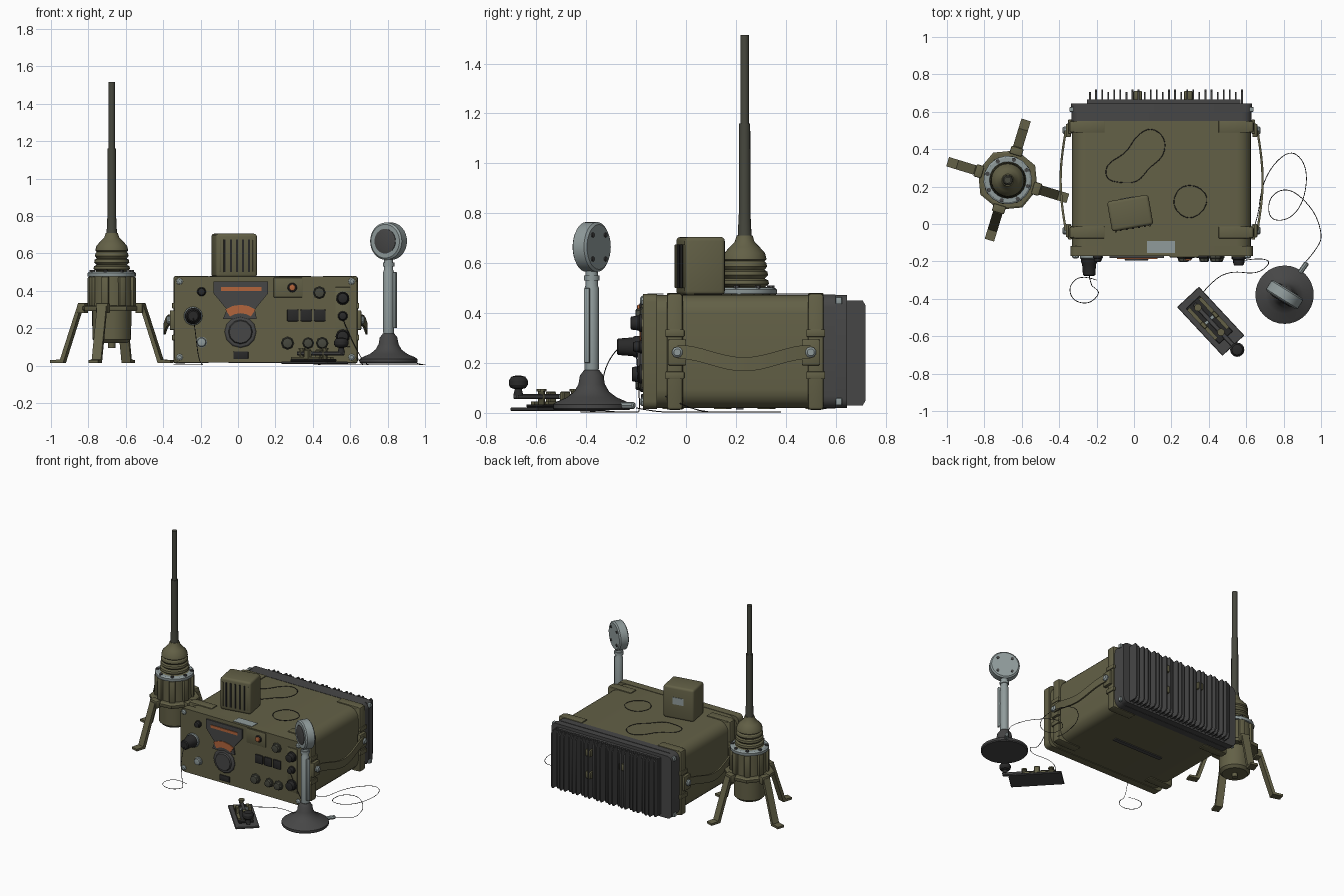
import bpy, bmesh, math
from mathutils import Matrix, Vector

if "Cube" in bpy.data.objects:
    bpy.data.objects.remove(bpy.data.objects["Cube"])

PI = math.pi


def mat(name, c):
    m = bpy.data.materials.new(name)
    m.diffuse_color = (*c, 1)
    m.use_nodes = True
    m.node_tree.nodes["Principled BSDF"].inputs["Base Color"].default_value = m.diffuse_color
    return m


OLIVE = mat("olive paint", (0.125, 0.118, 0.062))
DARK = mat("dark grey metal", (0.062, 0.062, 0.062))
BLACK = mat("black rubber", (0.022, 0.022, 0.022))
STEEL = mat("pale steel", (0.28, 0.33, 0.33))
ORANGE = mat("orange dial", (0.45, 0.13, 0.045))
MAST = mat("mast green grey", (0.062, 0.064, 0.048))


def finish(name, bm, m, M=None):
    bmesh.ops.recalc_face_normals(bm, faces=bm.faces)
    if M is not None:
        bm.transform(M)
    me = bpy.data.meshes.new(name)
    bm.to_mesh(me)
    bm.free()
    me.materials.append(m)
    ob = bpy.data.objects.new(name, me)
    bpy.context.collection.objects.link(ob)
    return ob


def box(name, x, y, z, m, bev=0.0, seg=2, M=None):
    """Box from (min, max) ranges."""
    bm = bmesh.new()
    bmesh.ops.create_cube(bm, size=1)
    for v in bm.verts:
        v.co = [(r[0] + r[1]) / 2 + c * (r[1] - r[0]) for c, r in zip(v.co, (x, y, z))]
    if bev:
        bmesh.ops.bevel(bm, geom=bm.edges[:], offset=bev, segments=seg, profile=0.5, affect='EDGES')
    return finish(name, bm, m, M)


def prism(name, pts, depth, m, M=None):
    """Outline in local x, z extruded along y from 0 to depth."""
    bm = bmesh.new()
    f = bm.faces.new([bm.verts.new((a, 0, b)) for a, b in pts])
    r = bmesh.ops.extrude_face_region(bm, geom=[f])
    bmesh.ops.translate(bm, vec=(0, depth, 0), verts=[v for v in r['geom'] if isinstance(v, bmesh.types.BMVert)])
    return finish(name, bm, m, M)


def lathe(name, prof, m, M, n=24):
    """Radius, height profile turned about z, capped at both ends."""
    bm = bmesh.new()
    rings = [[bm.verts.new((r * math.cos(2 * PI * i / n), r * math.sin(2 * PI * i / n), z)) for i in range(n)]
             for r, z in prof]
    for a, b in zip(rings, rings[1:]):
        for i in range(n):
            bm.faces.new((a[i], a[(i + 1) % n], b[(i + 1) % n], b[i]))
    bm.faces.new(rings[0])
    bm.faces.new(rings[-1])
    return finish(name, bm, m, M)


def at(x, y, z, turn=0):
    return Matrix.Translation((x, y, z)) @ Matrix.Rotation(math.radians(turn), 4, 'Z')


FWD = Matrix.Rotation(PI / 2, 4, 'X')   # local z -> -y


def knob(name, x, z, r, out, m, n=16):
    lathe(name, [(r, 0), (r, out * .3), (r * .85, out * .4), (r * .75, out * .95), (r * .6, out)], m,
          Matrix.Translation((x, -.172, z)) @ FWD, n)


def wire(name, pts, z=.004, closed=False):
    cu = bpy.data.curves.new(name, 'CURVE')
    cu.dimensions = '3D'
    cu.bevel_depth = .002
    cu.bevel_resolution = 0
    cu.resolution_u = 6
    s = cu.splines.new('NURBS')
    s.points.add(len(pts) - 1)
    for p, q in zip(s.points, pts):
        p.co = (q[0], q[1], q[2] if len(q) > 2 else z, 1)
    s.use_cyclic_u = closed
    s.use_endpoint_u = not closed
    s.order_u = 3
    cu.materials.append(BLACK)
    bpy.context.collection.objects.link(bpy.data.objects.new(name, cu))


# ---- radio case: rounded section along y ----
CX = .1475


def section(w, z0, z1, r, seg=5):
    pts = []
    for sx, zc, a0 in ((1, z1 - r, 0), (-1, z1 - r, 90), (-1, z0 + r, 180), (1, z0 + r, 270)):
        for i in range(seg + 1):
            a = math.radians(a0 + 90 * i / seg)
            pts.append((CX + sx * (w - r) + r * math.cos(a), zc + r * math.sin(a)))
    return pts


prism("case_body", section(.478, .02, .473, .075), .68, OLIVE, at(0, -.13, 0))
prism("front_frame", section(.488, .016, .476, .03, 3), .055, OLIVE, at(0, -.172, 0))
prism("rear_collar", section(.482, .018, .475, .05), .05, DARK, at(0, .55, 0))
prism("heat_sink_base", section(.484, .02, .472, .035, 3), .045, DARK, at(0, .6, 0))
box("heat_sink_core", (-.25, .57), (.64, .665), (.04, .45), DARK)
for i in range(26):
    x = -.24 + i * .0325
    top = .72 if i % 3 else .705
    prism("cooling_fin", [(.64, .03), (top - .012, .03), (top, .05), (top, .43), (top - .012, .45), (.64, .45)],
          .009, DARK, Matrix.Translation((x, 0, 0)) @ Matrix.Rotation(PI / 2, 4, 'Z') @ Matrix.Scale(-1, 4, (0, 1, 0)))
for x, z in ((.02, .33), (.29, .36), (.29, .2)):
    box("rear_bracket", (x - .022, x + .022), (.66, .712), (z - .025, z + .025), OLIVE, .006)

# ---- corner guards, straps and carry handles on both sides ----
for s in (-1, 1):
    def X(a, b):
        return sorted((CX + s * a, CX + s * b))
    for y in (-.045, .52):
        box("strap_band", X(.42, .493), (y - .032, y + .032), (.012, .479), OLIVE, .012)
        for z in (.013, .46):
            box("strap_pad", X(.305, .47), (y - .032, y + .032), (z, z + .02), OLIVE, .004)
        for z in (.15, .32):
            box("strap_buckle", X(.48, .5), (y - .038, y + .038), (z - .015, z + .015), OLIVE, .004)
    for y in (-.035, .5):
        box("handle_mount", X(.485, .512), (y - .036, y + .036), (.19, .295), OLIVE, .006)
        lathe("handle_bolt", [(.022, 0), (.022, .01), (.014, .018)], STEEL,
              Matrix.Translation((CX + s * .512, y, .243)) @ Matrix.Rotation(s * PI / 2, 4, 'Y'), 10)
    bm = bmesh.new()
    rows = []
    for i in range(17):
        t = i / 16
        b = math.sin(PI * t)
        y, x, z = -.035 + .535 * t, CX + s * (.512 + .028 * b), .245 - .05 * b ** 2
        rows.append([bm.verts.new((x + dx, y, z + dz)) for dx, dz in ((-.006, -.028), (.006, -.028), (.006, .028), (-.006, .028))])
    for a, b in zip(rows, rows[1:]):
        for k in range(4):
            bm.faces.new((a[k], a[(k + 1) % 4], b[(k + 1) % 4], b[k]))
    bm.faces.new(rows[0])
    bm.faces.new(rows[-1])
    finish("carry_handle", bm, OLIVE)
    for z in (.045, .45):
        lathe("panel_bolt", [(.018, 0), (.018, .008), (.01, .014)], STEEL,
              Matrix.Translation((CX + s * .46, -.17, z)) @ FWD, 8)
        box("rear_clip", X(.47, .492), (.6, .625), (z - .014, z + .014), STEEL, .003)
box("top_label", (.07, .22), (-.155, -.09), (.474, .479), STEEL)
box("bottom_rail", (-.05, .35), (.2, .23), (.013, .022), DARK)

# ---- front panel controls ----
prism("dial_housing", [(-.13, .45), (.16, .45), (.16, .385), (.09, .3), (.1, .25), (-.08, .25), (-.06, .3), (-.13, .385)],
      .012, DARK, at(0, -.182, 0))
box("dial_bar", (-.09, .125), (-.187, -.18), (.4, .42), ORANGE)
arc = [(.013 + r * math.cos(math.radians(a)), .18 + r * math.sin(math.radians(a)))
       for r, angs in ((.145, range(56, 125, 17)), (.1, range(124, 55, -17))) for a in angs]
prism("dial_arc", arc, .007, ORANGE, at(0, -.187, 0))
lathe("tuning_knob", [(.085, 0), (.085, .012), (.078, .018), (.065, .02), (.06, .03)], DARK,
      Matrix.Translation((.013, -.165, .18)) @ FWD, 12)
box("lower_window", (-.025, .055), (-.18, -.168), (.035, .075), BLACK, .003)
box("lamp_plate", (.19, .345), (-.178, -.168), (.365, .47), OLIVE, .004)
for i in range(3):
    x = .262 + i * .072
    box("meter_window", (x, x + .062), (-.182, -.168), (.237, .3), BLACK, .005)
box("lower_right_plate", (.52, .6), (-.177, -.168), (.1, .42), OLIVE, .004)
lathe("power_collar", [(.05, 0), (.05, .012), (.04, .02)], STEEL, Matrix.Translation((-.24, -.17, .265)) @ FWD, 16)
knob("power_knob", -.24, .265, .044, .105, BLACK)
knob("left_button", -.195, .395, .024, .03, BLACK)
knob("headset_socket", -.195, .125, .03, .025, STEEL, 10)
knob("lamp_ring", .29, .417, .03, .014, BLACK)
knob("signal_lamp", .29, .417, .021, .024, ORANGE)
for x, z, r, o in ((.435, .39, .035, .03), (.265, .12, .036, .03), (.375, .12, .032, .03), (.45, .12, .034, .03)):
    knob("selector_knob", x, z, r, o, MAST, 8)
for z, r, o in ((.36, .035, .05), (.265, .026, .04), (.155, .038, .045)):
    knob("right_knob", .56, z, r, o, BLACK)

# ---- speaker box on top ----
S = at(-.02, .055, 0, 10)
box("speaker_box", (-.112, .112), (-.078, .085), (.472, .705), OLIVE, .016, 3, S)
for i in range(5):
    x = -.066 + i * .033
    box("speaker_slot", (x - .005, x + .005), (-.083, -.077), (.5, .675), BLACK, M=S)
for s in (-1, 1):
    box("speaker_side_rib", (s * .092 - .006, s * .092 + .006), (-.085, -.077), (.5, .675), OLIVE, .003, M=S)
box("speaker_label", (-.04, .04), (.084, .088), (.58, .63), STEEL, M=S)

# ---- antenna ----
A = at(-.675, .235, 0, -17)
lathe("antenna_bottom", [(.02, .095), (.02, .122), (.085, .122), (.103, .14), (.106, .3)], OLIVE, A)
lathe("clamp_flange", [(.162, .292), (.166, .298), (.166, .315), (.155, .322)], OLIVE, A, 8)
lathe("antenna_drum", [(.118, .31), (.115, .48)], OLIVE, A, 16)
lathe("top_ring", [(.128, .475), (.13, .48), (.13, .495), (.12, .502)], STEEL, A, 16)
ribs = [(.105, .5)]
for i in range(3):
    z = .505 + i * .035
    ribs += [(.082, z), (.098 - i * .004, z + .012), (.095 - i * .004, z + .026), (.08, z + .033)]
ribs += [(.088, .615), (.082, .64), (.06, .665), (.04, .685), (.032, .71)]
lathe("antenna_boot", ribs, OLIVE, A)
lathe("lower_mast", [(.029, .7), (.024, .8), (.023, 1.16)], MAST, A, 12)
lathe("upper_mast", [(.018, 1.15), (.018, 1.515)], MAST, A, 12)
for k in range(8):
    B = A @ Matrix.Rotation(k * PI / 4, 4, 'Z')
    box("drum_rib", (.105, .13), (-.02, .02), (.315, .475), OLIVE, .006, M=B)
    lathe("ring_bolt", [(.012, .49), (.012, .51)], DARK, B @ Matrix.Translation((.113, 0, 0)), 6)
    if k % 2 == 0:
        box("leg_hinge", (.14, .182), (-.034, .034), (.28, .335), OLIVE, .006, M=B)
        leg = [(.155, .32), (.185, .32), (.282, .032), (.336, .03), (.336, .015), (.264, .015), (.17, .3), (.155, .3)]
        prism("antenna_leg", leg, .052, OLIVE, B @ Matrix.Translation((0, -.026, 0)))

# ---- desk microphone ----
Mc = at(.805, -.378, 0)
lathe("mic_base", [(.15, .012), (.156, .018), (.156, .034), (.14, .045), (.1, .062), (.07, .085), (.053, .115),
                   (.047, .15), (.03, .172)], DARK, Mc, 32)
lathe("mic_pole", [(.026, .16), (.029, .18), (.029, .5), (.025, .51), (.025, .57)], STEEL, Mc, 16)
lathe("pole_collar", [(.031, .53), (.031, .55)], STEEL, Mc, 16)
box("talk_lever", (.032, .046), (-.014, .01), (.2, .5), STEEL, .004, M=at(.805, -.378, 0, -25))
for z in (.21, .37, .48):
    box("lever_pin", (.015, .04), (-.006, .006), (z, z + .015), STEEL, M=at(.805, -.378, 0, -25))
H = at(.805, -.378, .665, -32) @ FWD
lathe("mic_head", [(.09, -.034), (.1, -.026), (.1, .026), (.09, .034)], STEEL, H, 32)
lathe("mic_grille", [(.066, .03), (.066, .037), (.05, .041)], DARK, H, 24)
for k in range(4):
    a = PI / 4 + k * PI / 2
    lathe("head_bolt", [(.01, -.039), (.01, -.03)], DARK, H @ Matrix.Translation((.068 * math.cos(a), .068 * math.sin(a), 0)), 8)
lathe("mic_plug", [(.012, .13), (.014, .15), (.014, .205), (.008, .21)], STEEL,
      at(.805, -.378, .03, 55) @ Matrix.Rotation(PI / 2, 4, 'Y'), 8)

# ---- telegraph key: local x runs towards the knob ----
K = at(.41, -.52, 0, -47)
box("key_plate", (-.178, .178), (-.08, .08), (.008, .022), DARK, .003, 1, K)
box("key_frame", (-.14, .12), (-.05, .05), (.022, .034), BLACK, .003, 1, K)
for y in (-.042, .042):
    box("key_rail", (-.13, .09), (y - .01, y + .01), (.034, .046), OLIVE, M=K)
    box("key_pivot", (-.03, .01), (y - .012, y + .012), (.03, .085), OLIVE, .004, 1, K)
box("key_arm", (-.13, .225), (-.013, .013), (.055, .075), DARK, .004, 1, K)
box("pivot_bar", (-.018, -.002), (-.05, .05), (.058, .074), STEEL, M=K)
for x in (-.1, .08):
    lathe("key_screw", [(.014, .03), (.014, .085), (.02, .085), (.02, .095)], OLIVE, K @ Matrix.Translation((x, 0, 0)), 10)
lathe("key_knob", [(.02, .07), (.014, .095), (.03, .1), (.038, .112), (.038, .13), (.028, .145), (.012, .149)], BLACK,
      K @ Matrix.Translation((.208, 0, 0)), 16)

# ---- thin cables ----
wire("top_cable", [(-.15, .24), (-.15, .32), (-.04, .38), (.01, .47), (.09, .52), (.17, .46), (.16, .36),
                   (.08, .3), (.02, .22), (-.08, .22)], .477, True)
wire("top_cable_coil", [(.2, .1), (.24, .2), (.33, .21), (.4, .15), (.37, .06), (.28, .02)], .477, True)
wire("headset_cable", [(-.24, -.27, .26), (-.23, -.33, .2), (-.21, -.34, .02), (-.18, -.37), (-.24, -.43),
                       (-.33, -.41), (-.35, -.33), (-.28, -.27), (-.2, -.3)])
wire("mic_cable", [(.92, -.2, .02), (.99, -.12), (1.006, -.05), (.96, .08), (.83, .2), (.72, .15), (.72, .02),
                   (.83, .02), (.91, .12), (.93, .3), (.85, .4), (.75, .33), (.68, .2), (.66, 0), (.57, -.2, .14)])
wire("key_cable", [(.34, -.4, .02), (.42, -.3), (.52, -.25), (.66, -.27), (.74, -.2), (.66, -.18), (.56, -.2, .25)])

# ---- smooth round surfaces, keep hard edges ----
for ob in bpy.context.scene.objects:
    ob.select_set(ob.type == 'MESH')
    if ob.type == 'MESH':
        bpy.context.view_layer.objects.active = ob
bpy.ops.object.shade_smooth_by_angle(angle=math.radians(32))
